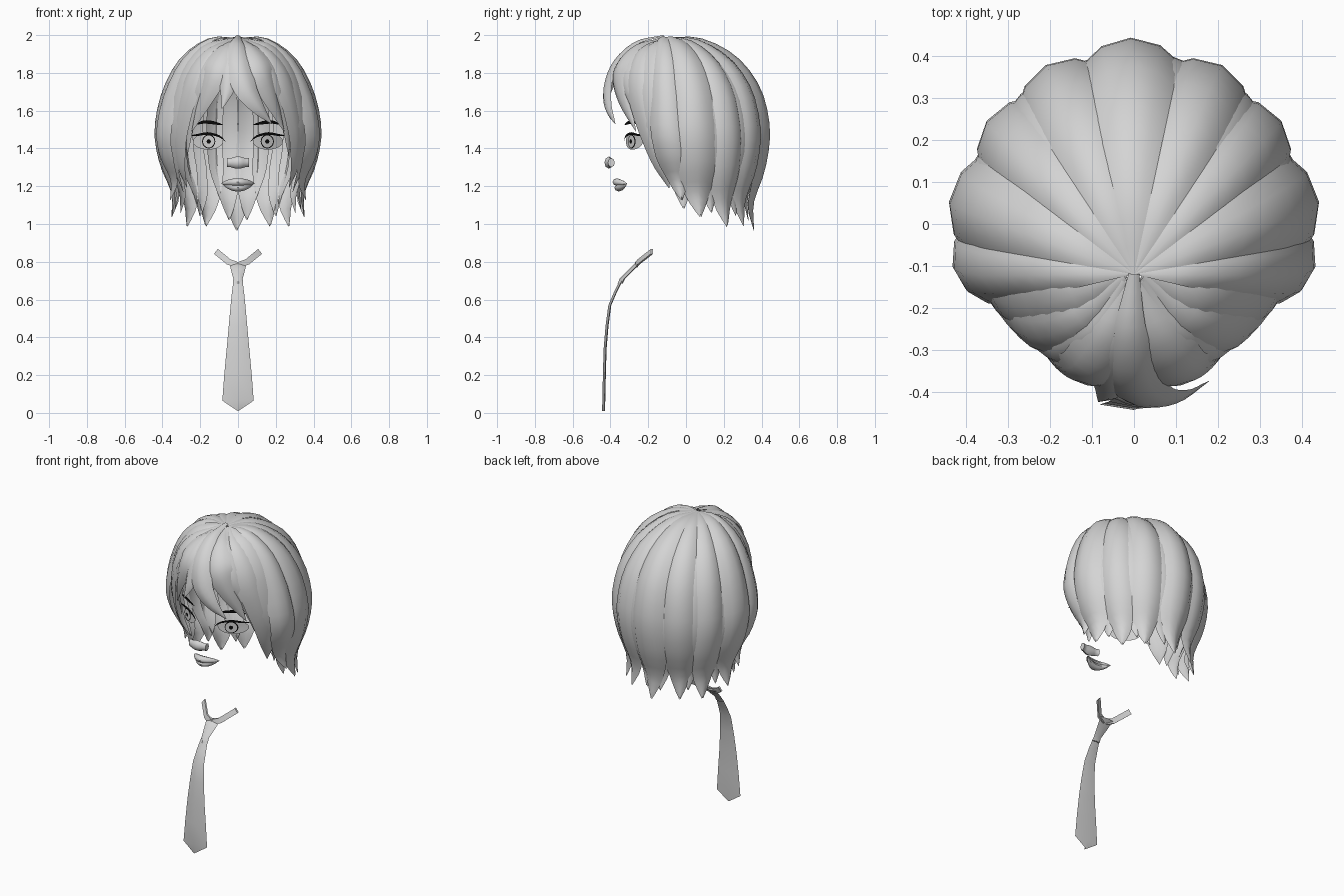
import bpy, math
from mathutils import Vector

cube = bpy.data.objects.get("Cube")
if cube:
    bpy.data.objects.remove(cube)


def material(name, value):
    m = bpy.data.materials.new(name)
    m.use_nodes = True
    col = (value, value, value, 1)
    m.diffuse_color = col
    m.node_tree.nodes["Principled BSDF"].inputs["Base Color"].default_value = col
    return m


GREY = material("light grey", 0.66)
BLACK = material("black", 0.003)


def build(name, verts, faces, mat, angle=40):
    me = bpy.data.meshes.new(name)
    me.from_pydata([tuple(v) for v in verts], [], faces)
    me.materials.append(mat)
    me.validate()
    ob = bpy.data.objects.new(name, me)
    bpy.context.collection.objects.link(ob)
    bpy.ops.object.select_all(action="DESELECT")
    ob.select_set(True)
    bpy.context.view_layer.objects.active = ob
    bpy.ops.object.shade_smooth_by_angle(angle=math.radians(angle))
    return ob


def spline(pts, t):
    """Smooth curve through the points, t from 0 to 1."""
    p = [Vector(q) for q in pts]
    f = min(max(t, 0), 1) * (len(p) - 1)
    i = min(int(f), len(p) - 2)
    f -= i
    b, c = p[i], p[i + 1]
    a = p[i - 1] if i else b * 2 - c
    d = p[i + 2] if i + 2 < len(p) else c * 2 - b
    return 0.5 * (2 * b + (c - a) * f + (2 * a - 5 * b + 4 * c - d) * f ** 2
                  + (3 * b - a - 3 * c + d) * f ** 3)


def sheet(name, rows, mat, closed=False, angle=40):
    """Skin a list of equally long rows of points."""
    n = len(rows[0])
    faces = []
    for i in range(len(rows) - 1):
        for j in range(n if closed else n - 1):
            k = (j + 1) % n
            faces.append((i * n + j, i * n + k, (i + 1) * n + k, (i + 1) * n + j))
    if closed:
        faces += [tuple(range(n))[::-1], tuple(range(len(rows) * n - n, len(rows) * n))]
    return build(name, [v for r in rows for v in r], faces, mat, angle)


def mirror_pts(pts, s):
    return [(s * p[0],) + tuple(p[1:]) for p in pts]


# Hair: radial locks falling from the crown
FALL = [(0, 1.985, 0), (0.15, 1.985, 0), (0.30, 1.885, 0), (0.40, 1.71, 0),
        (0.445, 1.5, 0), (0.42, 1.3, 0), (0.36, 1.13, 0), (0.36, 1.0, 0)]
ACROSS = [-1, -0.55, 0, 0.55, 1]


def radial_lock(name, azimuth, half, tip, scale=1.0, swing=0.0, depth=0.045, side=1):
    rows, steps = [], 20
    for i in range(steps + 1):
        t = i / steps
        r, z, _ = spline(FALL, t)
        if z < 1.5:
            z = 1.5 - (1.5 - z) * (1.5 - tip) / 0.5
        taper = 1 if t < 0.7 else 1.02 - ((t - 0.7) / 0.3) ** 1.4
        cy = -0.12 * max(0, 1 - r / 0.4) if t < 0.55 else 0
        row = []
        for u in ACROSS:
            a = math.radians(azimuth + swing * max(0, t - 0.4) + u * half * taper)
            rr = max(r * scale - depth * u * u * min(1, 2 * t) * taper, 0)
            drop = (1 - scale) * 0.35 * min(1, 4 * t) + 0.015 * u * u * min(1, 3 * t)
            row.append((side * rr * math.cos(a), cy + rr * math.sin(a), z - drop))
        rows.append(row)
    return sheet(name, rows, GREY)


radial_lock("back_lock", 91, 17, 0.98)
for s, label in ((1, "left"), (-1, "right")):
    for i, (az, half, tip, scale, swing) in enumerate([
            (61, 17, 1.01, 0.975, 0), (33, 17, 1.01, 0.965, 10),
            (4, 18, 1.05, 1.0, 14), (-18, 14, 1.14, 1.0, 24)]):
        radial_lock(f"{label}_outer_lock_{i + 1}", az, half, tip, scale, swing, side=s)
    for i, az in enumerate([76, 47, 18, -8]):
        radial_lock(f"{label}_inner_lock_{i + 1}", az, 13, 1.06 + 0.02 * i, 0.925,
                    swing=10, depth=0.02, side=s)


# Hair: swept locks around the face
def swept_lock(name, pts, half, depth=0.03, blunt=0.55):
    rows, steps = [], 18
    for i in range(steps + 1):
        t = i / steps
        p = spline(pts, t)
        tan = (spline(pts, t + 0.02) - spline(pts, t - 0.02)).normalized()
        out = Vector((p.x, p.y, (p.z - 1.5) * 0.8))
        out = (out - tan * out.dot(tan)).normalized()
        across = tan.cross(out)
        w = half * min(1, 0.2 + t * 2.2)
        if t > blunt:
            w *= 1.02 - ((t - blunt) / (1 - blunt)) ** 1.5
        rows.append([p + across * w * u - out * depth * u * u * w / half for u in ACROSS])
    return sheet(name, rows, GREY)


EAR = [(.02, -.12, 1.985), (.17, -.18, 1.945), (.295, -.195, 1.79), (.365, -.15, 1.55),
       (.355, -.09, 1.34), (.29, -.05, 1.17)]
SIDE = [(.02, -.13, 1.985), (.15, -.245, 1.92), (.26, -.27, 1.76), (.33, -.2, 1.52),
        (.32, -.14, 1.32), (.27, -.09, 1.19)]
TEMPLE = [(.02, -.14, 1.985), (.10, -.28, 1.92), (.19, -.325, 1.78), (.26, -.26, 1.6),
          (.27, -.18, 1.36)]
FRINGE = [(.01, -.14, 1.985), (.06, -.28, 1.94), (.12, -.37, 1.83), (.18, -.35, 1.68),
          (.245, -.265, 1.49)]
for s, label in ((1, "left"), (-1, "right")):
    swept_lock(label + "_ear_lock", mirror_pts(EAR, s), 0.1)
    swept_lock(label + "_side_lock", mirror_pts(SIDE, s), 0.085)
    swept_lock(label + "_temple_lock", mirror_pts(TEMPLE, s), 0.065)
    swept_lock(label + "_fringe_lock", mirror_pts(FRINGE, s), 0.075)
swept_lock("centre_fringe", [(0, -.12, 2.0), (-.01, -.27, 1.965), (0, -.385, 1.86),
                             (.04, -.435, 1.73), (.11, -.425, 1.62), (.18, -.375, 1.53)], 0.065)
swept_lock("short_fringe", [(-.01, -.13, 1.985), (-.05, -.28, 1.94), (-.05, -.375, 1.84),
                            (-.06, -.415, 1.72), (-.085, -.425, 1.61)], 0.055)


# Eyes and brows: thin plates laid on the curve of the face
def face_point(x, z, lift=0.0):
    d = abs(x) - 0.07
    return (x, -0.32 + 0.25 * d + 1.8 * d * d - lift, z)


def face_disc(name, cx, cz, rx, rz, mat, lift, n=24):
    verts = [face_point(cx, cz, lift)]
    for ring in (0.5, 1):
        for k in range(n):
            a = math.tau * k / n
            verts.append(face_point(cx + ring * rx * math.cos(a), cz + ring * rz * math.sin(a), lift))
    faces = []
    for k in range(n):
        m = (k + 1) % n
        faces += [(0, 1 + k, 1 + m), (1 + k, 1 + n + k, 1 + n + m, 1 + m)]
    build(name, verts, faces, mat)


def face_stroke(name, pts, thick, lift=0.008):
    rows = []
    for i in range(13):
        t = i / 12
        p = spline(pts, t)
        h = thick * (0.15 + math.sin(math.pi * t) ** 0.7 if 0 < t < 1 else 0.1)
        rows.append([face_point(p.x, p.y + h, lift), face_point(p.x, p.y - h, lift)])
    sheet(name, rows, BLACK)


for s, label in ((1, "left"), (-1, "right")):
    face_disc(label + "_eye", s * 0.158, 1.437, 0.08, 0.043, GREY, 0)
    face_disc(label + "_iris_rim", s * 0.155, 1.437, 0.035, 0.037, BLACK, 0.003)
    face_disc(label + "_iris", s * 0.155, 1.437, 0.03, 0.032, GREY, 0.005)
    face_disc(label + "_pupil", s * 0.155, 1.437, 0.011, 0.012, BLACK, 0.007)
    face_stroke(label + "_upper_lash", mirror_pts(
        [(.065, 1.435, 0), (.10, 1.465, 0), (.16, 1.479, 0), (.21, 1.472, 0), (.25, 1.468, 0)], s), 0.006)
    face_stroke(label + "_brow", mirror_pts(
        [(.08, 1.525, 0), (.13, 1.536, 0), (.18, 1.54, 0), (.225, 1.527, 0)], s), 0.008)


# Nose and lips: tapered tubes bent round the face
def bent_tube(name, half, front, back, z, thick_y, thick_z, end=0.1, sides=8, dip=0.0):
    rows = []
    for i in range(13):
        v = i / 6 - 1
        f = max(end, (1 - v * v) ** 0.6)
        y = front + (back - front) * v * v
        rows.append([(v * half, y + f * thick_y * math.cos(math.tau * k / sides),
                      z + dip * v * v + f * thick_z * math.sin(math.tau * k / sides))
                     for k in range(sides)])
    sheet(name, rows, GREY, closed=True, angle=50)


bent_tube("nose_tip", 0.058, -0.408, -0.395, 1.325, 0.024, 0.032, end=0.75)
bent_tube("upper_lip", 0.087, -0.365, -0.315, 1.222, 0.024, 0.02, dip=-0.008)
bent_tube("lower_lip", 0.08, -0.355, -0.315, 1.193, 0.024, 0.021, dip=0.018)


# Necktie: collar arms, knot and blade as thin ridged strips
def strap(name, stations, thick=0.006):
    """Stations are centre (x, y, z) and half width."""
    rows = []
    for x, y, z, w in stations:
        rows.append([(x - w, y + thick, z), (x, y - thick, z), (x + w, y + thick, z),
                     (x, y + thick * 1.6, z)])
    sheet(name, rows, GREY, closed=True, angle=60)


strap("tie_blade", [(0, -.345, .70, .024), (0, -.375, .64, .032), (0, -.405, .57, .039),
                    (0, -.42, .46, .049), (0, -.43, .34, .06), (0, -.434, .2, .073),
                    (0, -.437, .065, .083), (0, -.438, .01, .002)])
strap("tie_knot", [(0, -.255, .795, .046), (0, -.29, .76, .038), (0, -.34, .71, .025),
                   (0, -.352, .685, .026)], 0.011)
for s, label in ((1, "left"), (-1, "right")):
    rows = []
    for x, y, z in ((0.0, -.265, .782), (.05, -.25, .80), (.117, -.18, .855)):
        rows.append([(s * (x + dx), y + dy, z + dz) for dx, dy, dz in
                     ((-.01, -.006, .013), (.01, -.006, -.013), (.01, .006, -.013), (-.01, .006, .013))])
    sheet(label + "_tie_arm", rows, GREY, closed=True, angle=30)
